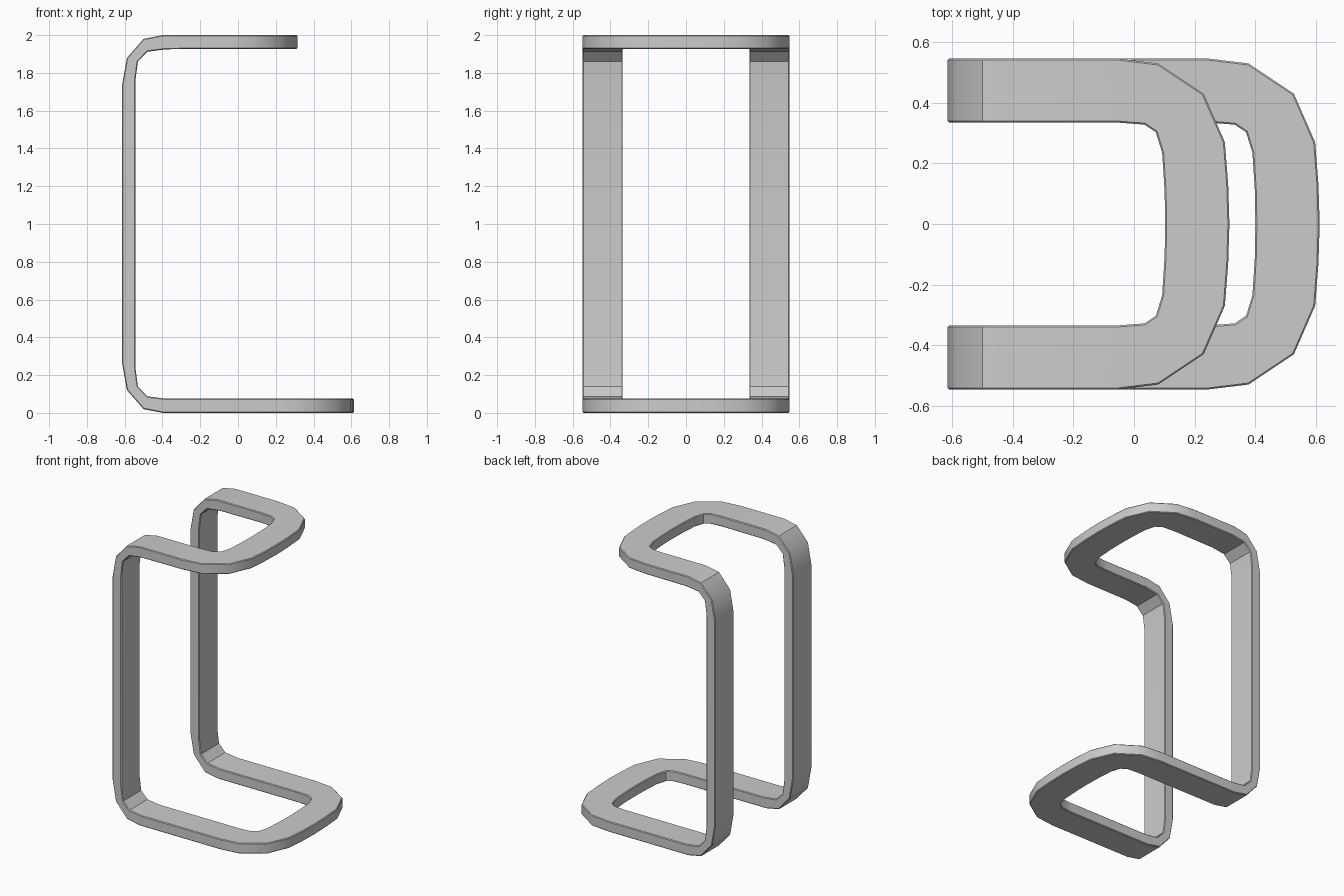
import bpy, bmesh

if "Cube" in bpy.data.objects:
    bpy.data.objects.remove(bpy.data.objects["Cube"])

# Plan of the rounded loop: outer edge (x, y), inner edge (x, y), from the centre line to the side
LOOP = [((0.315, 0.0), (0.103, 0.0)), ((0.311, 0.13), (0.101, 0.11)),
        ((0.30, 0.27), (0.093, 0.235)), ((0.23, 0.43), (0.072, 0.303)),
        ((0.08, 0.53), (0.035, 0.328)), ((-0.06, 0.547), (-0.055, 0.335))]
# Side profile of the bend: outside (x, z), inside (x, z), z measured from the plate's outside face
BEND = [((-0.40, 0.0), (-0.38, 0.075)), ((-0.50, 0.02), (-0.48, 0.088)),
        ((-0.588, 0.12), (-0.53, 0.14)), ((-0.615, 0.27), (-0.543, 0.24))]
Y_OUT, Y_IN = 0.547, 0.335


def plate(shift, z_out, z_in):
    return [[(o[0] + shift, o[1], z_out), (o[0] + shift, o[1], z_in),
             (i[0] + shift, i[1], z_in), (i[0] + shift, i[1], z_out)] for o, i in LOOP]


def bend(flip):
    rows = []
    for o, i in BEND:
        zo, zi = (2 - o[1], 2 - i[1]) if flip else (o[1], i[1])
        rows.append([(o[0], Y_OUT, zo), (i[0], Y_OUT, zi), (i[0], Y_IN, zi), (o[0], Y_IN, zo)])
    return rows


# One half of the closed strip: base loop, lower bend, upright, upper bend, top loop
sections = (plate(0.298, 0.0, 0.075) + bend(False)
            + bend(True)[::-1] + plate(0.0, 2.0, 1.927)[::-1])
bm = bmesh.new()
rings = [[bm.verts.new(p) for p in s] for s in sections]
for a, b in zip(rings, rings[1:]):
    for k in range(4):
        n = (k + 1) % 4
        bm.faces.new((a[k], a[n], b[n], b[k]))

# Mirror to the other side and weld along the centre line
geom = bm.verts[:] + bm.edges[:] + bm.faces[:]
copy = bmesh.ops.duplicate(bm, geom=geom)["geom"]
for v in copy:
    if isinstance(v, bmesh.types.BMVert):
        v.co.y = -v.co.y
bmesh.ops.remove_doubles(bm, verts=bm.verts[:], dist=0.0005)
bmesh.ops.recalc_face_normals(bm, faces=bm.faces[:])
mesh = bpy.data.meshes.new("bent_strip_frame")
bm.to_mesh(mesh)
bm.free()
frame = bpy.data.objects.new("bent_strip_frame", mesh)
bpy.context.collection.objects.link(frame)

# Slightly softened strip edges
bevel = frame.modifiers.new("edge_bevel", 'BEVEL')
bevel.width = 0.005
bevel.segments = 1
bevel.limit_method = 'ANGLE'
bevel.angle_limit = 1.0

bpy.context.view_layer.objects.active = frame
frame.select_set(True)
bpy.ops.object.shade_smooth_by_angle(angle=0.6)
